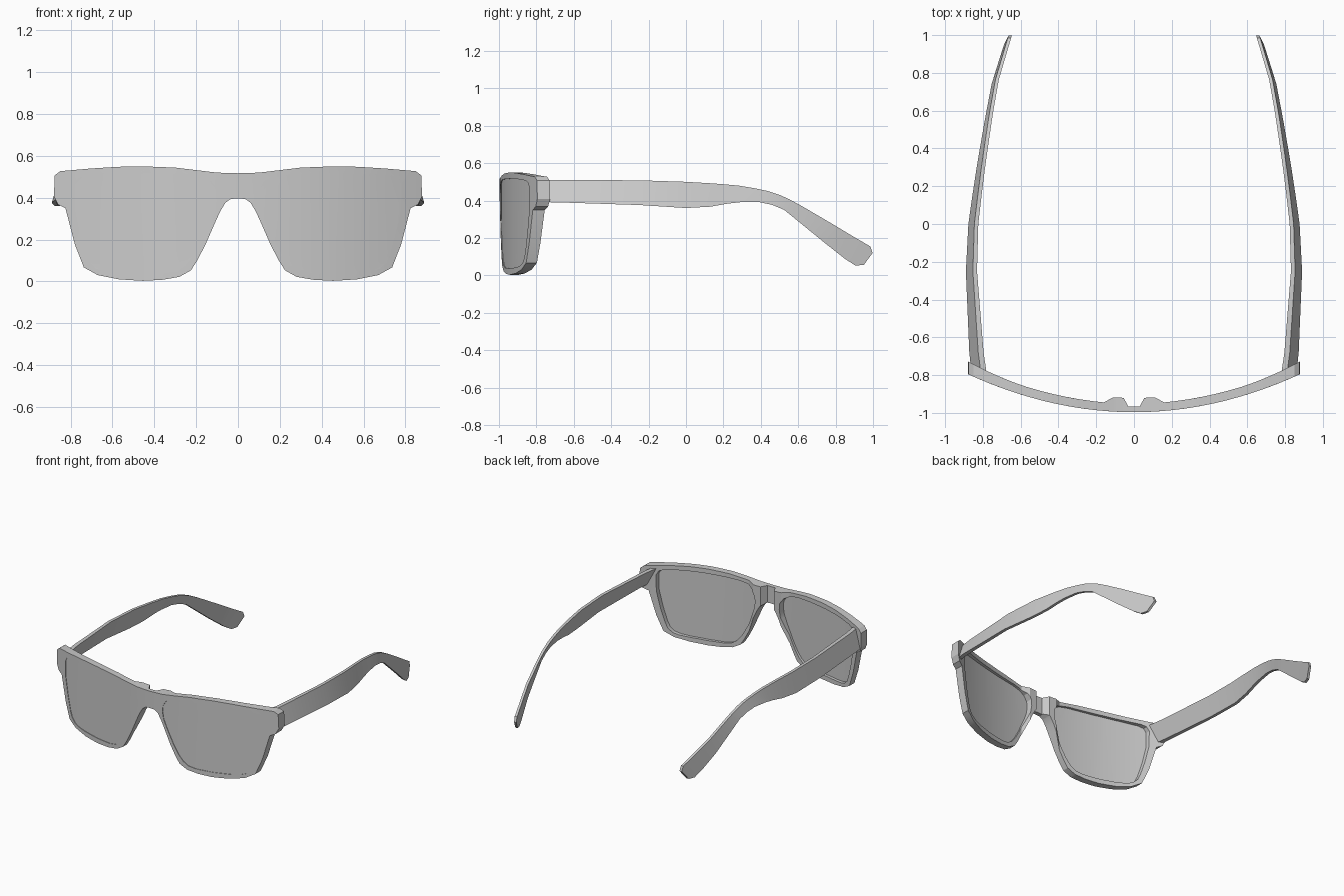
import bpy, bmesh, math

if "Cube" in bpy.data.objects:
    bpy.data.objects.remove(bpy.data.objects["Cube"])


def interp(table, v):
    """Piecewise linear lookup in a list of (key, value)."""
    if v <= table[0][0]:
        return table[0][1]
    for (a, p), (b, q) in zip(table, table[1:]):
        if v <= b:
            return p + (q - p) * (v - a) / (b - a)
    return table[-1][1]


def finish(name, bm):
    bmesh.ops.recalc_face_normals(bm, faces=bm.faces)
    mesh = bpy.data.meshes.new(name)
    bm.to_mesh(mesh)
    bm.free()
    ob = bpy.data.objects.new(name, mesh)
    bpy.context.collection.objects.link(ob)
    bpy.ops.object.select_all(action='DESELECT')
    ob.select_set(True)
    bpy.context.view_layer.objects.active = ob
    bpy.ops.object.shade_smooth_by_angle(angle=math.radians(25))
    return ob


def front_y(x):
    return -0.996 + 0.26 * x * x


def curved_plate(name, loops, inset, depth, cuts):
    """Fill x-z outlines, slice them along x, thicken and wrap on the front curve."""
    bm = bmesh.new()
    for loop in loops:
        vs = [bm.verts.new((x, 0, z)) for x, z in loop]
        for a, b in zip(vs, vs[1:] + vs[:1]):
            bm.edges.new((a, b))
    bmesh.ops.triangle_fill(bm, use_beauty=True, edges=bm.edges[:], normal=(0, -1, 0))
    for c in cuts:
        bmesh.ops.bisect_plane(bm, geom=bm.verts[:] + bm.edges[:] + bm.faces[:], dist=1e-5,
                               plane_co=(c, 0, 0), plane_no=(1, 0, 0))
    ret = bmesh.ops.extrude_face_region(bm, geom=bm.faces[:], use_keep_orig=True)
    back = {g for g in ret['geom'] if isinstance(g, bmesh.types.BMVert)}
    for v in bm.verts:
        x = abs(v.co.x)
        v.co.y = front_y(x) + (depth(x) if v in back else inset)
    return finish(name, bm)


def mirrored(pts):
    return [(-x, z) for x, z in reversed(pts)]


# Half outlines, x >= 0
rim = [(0, .517), (.10, .52), (.20, .532), (.30, .544), (.455, .55), (.57, .548), (.70, .54),
       (.85, .527), (.876, .507), (.88, .407), (.86, .367), (.825, .35), (.78, .177),
       (.737, .067), (.67, .03), (.57, .01), (.455, .003), (.36, .008), (.28, .022), (.225, .053),
       (.195, .10), (.155, .177), (.11, .28), (.085, .335), (.06, .376), (.035, .394), (0, .397)]
lens = [(.10, .44), (.125, .478), (.17, .50), (.23, .511), (.33, .515), (.48, .517), (.62, .514),
        (.73, .507), (.765, .495), (.782, .465), (.78, .35), (.755, .23), (.727, .13), (.71, .09),
        (.68, .062), (.64, .049), (.58, .042), (.455, .037), (.34, .04), (.29, .05), (.25, .077),
        (.215, .12), (.177, .187), (.13, .285), (.105, .345), (.096, .395)]

# Front frame, thicker at the nose and at the hinges
DEPTH = [(0, .03), (.03, .03), (.055, .075), (.11, .075), (.16, .045), (.60, .05),
         (.78, .06), (.88, .068)]
steps = [.03, .055, .11, .16] + [.22 + .07 * i for i in range(10)]
cuts = [0] + steps + [-s for s in steps]
curved_plate("front_frame", [rim + mirrored(rim)[1:-1], lens, mirrored(lens)], 0,
             lambda x: interp(DEPTH, x), cuts)

# Lenses, almost flush with the frame front
for side, loop in (("right", lens), ("left", mirrored(lens))):
    curved_plate(side + "_lens", [loop], .004, lambda x: .028, cuts)

# Temples: (top y, top z, bottom y, bottom z) stations along the arm
STATIONS = [(-.79, .51, -.79, .392), (-.68, .51, -.68, .39), (-.25, .508, -.25, .376),
            (0, .50, 0, .36), (.15, .491, .13, .367), (.28, .48, .22, .383), (.37, .465, .29, .391),
            (.44, .45, .39, .392), (.50, .43, .46, .377), (.55, .408, .525, .35),
            (.62, .37, .605, .285), (.765, .285, .74, .175), (.90, .204, .85, .088),
            (.985, .155, .905, .053), (.998, .12, .95, .055)]
OUTER = [(-.79, .86), (-.68, .872), (-.25, .89), (.015, .876), (.32, .83), (.55, .79),
         (.75, .752), (1, .672)]
TILT = [(-.79, .05), (-.25, .037), (.3, .025), (1, .008)]
THICK = [(-.79, .03), (-.25, .022), (.7, .018), (1, .018)]
for side, s in (("right", 1), ("left", -1)):
    bm = bmesh.new()
    rings = []
    for yt, zt, yb, zb in STATIONS:
        xt = interp(OUTER, yt) - interp(TILT, yt)
        xb = interp(OUTER, yb)
        ring = [(xb, yb, zb), (xt, yt, zt), (xt - interp(THICK, yt), yt, zt),
                (xb - interp(THICK, yb), yb, zb)]
        rings.append([bm.verts.new((s * x, y, z)) for x, y, z in ring])
    for a, b in zip(rings, rings[1:]):
        for i in range(4):
            j = (i + 1) % 4
            bm.faces.new((a[i], a[j], b[j], b[i]))
    bm.faces.new(rings[0])
    bm.faces.new(rings[-1])
    finish(side + "_temple", bm)
